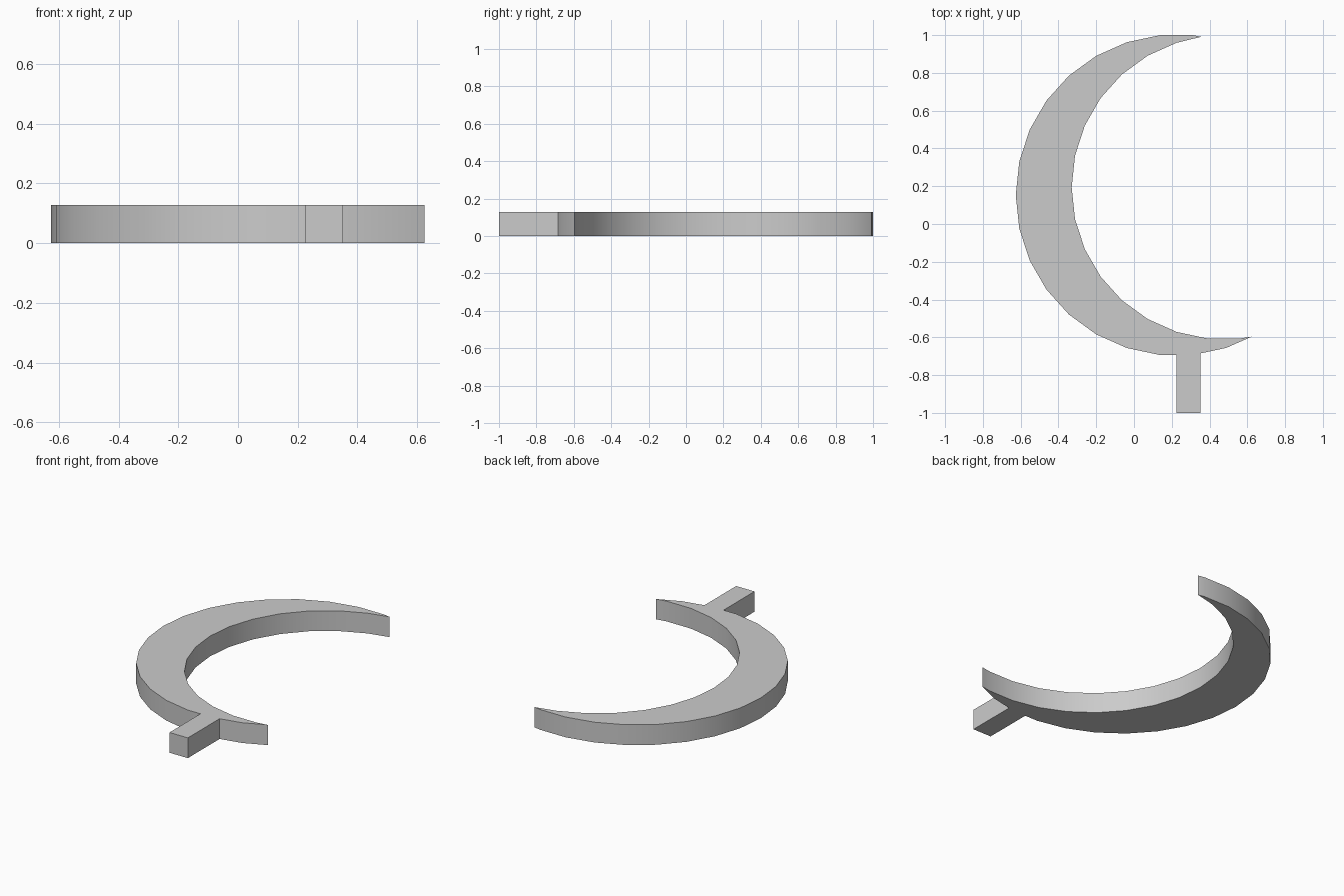
import bpy, bmesh
from math import cos, sin, radians

cube = bpy.data.objects.get("Cube")
if cube:
    bpy.data.objects.remove(cube, do_unlink=True)

HEIGHT = 0.127
STEP = 12  # both arcs belong to 30-sided circles


def arc(cx, cy, r, start, end):
    step = STEP if end > start else -STEP
    return [(cx + r * cos(radians(a)), cy + r * sin(radians(a)))
            for a in range(start, end + step, step)]


# Crescent outline: outer arc, stem, lower tip, inner arc, upper tip
outer = arc(0.225, 0.153, 0.851, 84, 264)
stem = [(0.225, -0.693), (0.225, -1.0), (0.352, -1.0), (0.352, -0.685)]
lower_tip = [(0.488, -0.656), (0.624, -0.596)]
inner = arc(0.475, 0.194, 0.805, 276, 108)
upper_tip = [(0.356, 0.991)]
outline = outer + stem + lower_tip + inner + upper_tip

# Extrude the flat outline to a solid
bm = bmesh.new()
base = bm.faces.new([bm.verts.new((x, y, 0)) for x, y in outline])
top = bmesh.ops.extrude_face_region(bm, geom=[base], use_keep_orig=True)
bmesh.ops.translate(bm, vec=(0, 0, HEIGHT),
                    verts=[g for g in top["geom"] if isinstance(g, bmesh.types.BMVert)])
bmesh.ops.recalc_face_normals(bm, faces=bm.faces)
mesh = bpy.data.meshes.new("crescent_with_stem")
bm.to_mesh(mesh)
bm.free()
crescent = bpy.data.objects.new("crescent_with_stem", mesh)
bpy.context.collection.objects.link(crescent)

# Plain grey material
grey = bpy.data.materials.new("plain_grey")
grey.use_nodes = True
colour = (0.6, 0.6, 0.6, 1)
grey.diffuse_color = colour
grey.node_tree.nodes["Principled BSDF"].inputs["Base Color"].default_value = colour
mesh.materials.append(grey)

# Smooth curved walls, sharp rims
bpy.ops.object.select_all(action="DESELECT")
crescent.select_set(True)
bpy.context.view_layer.objects.active = crescent
bpy.ops.object.shade_smooth_by_angle(angle=radians(30))
